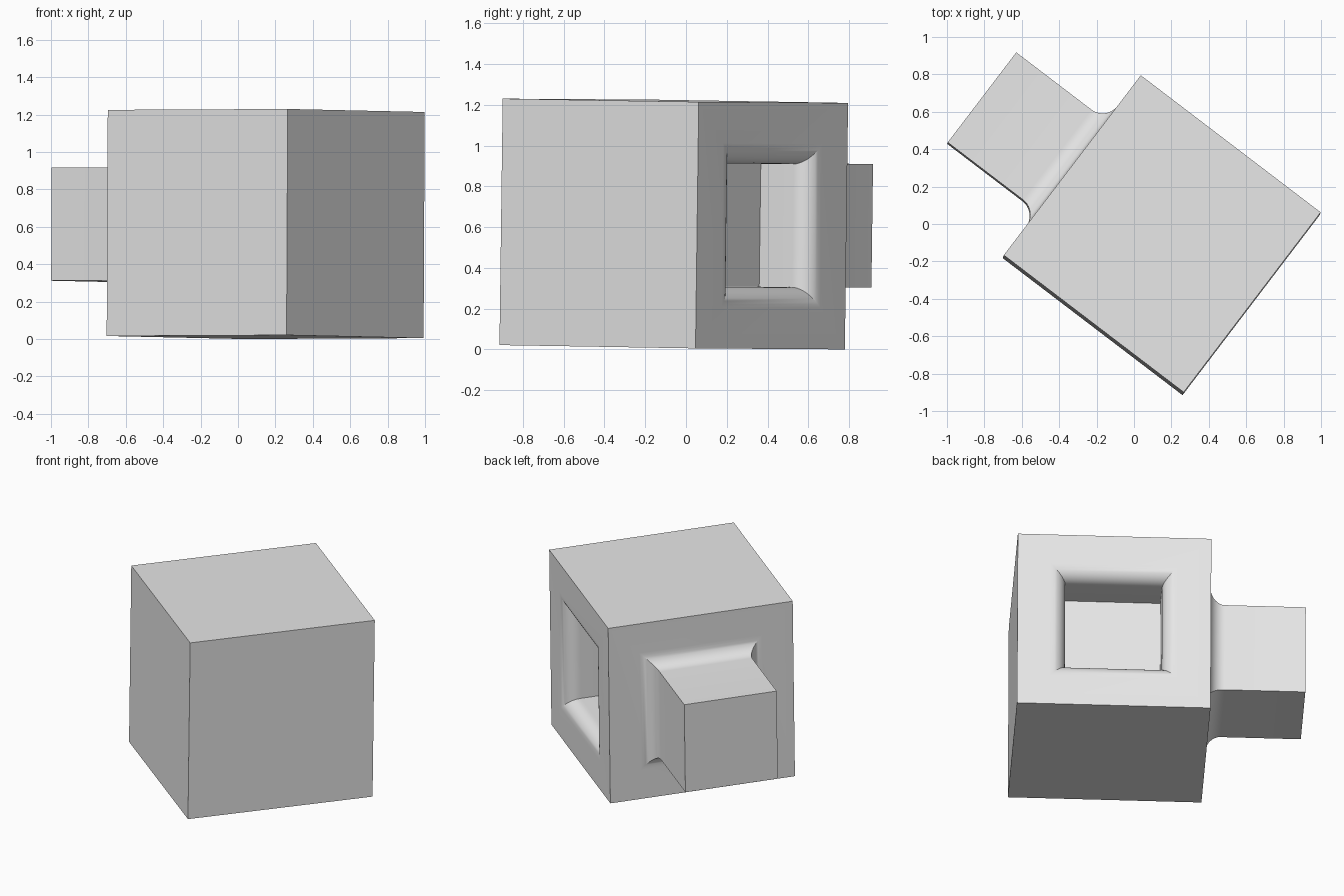
import bpy
import bmesh
import math
from mathutils import Vector, Euler

cube = bpy.data.objects.get("Cube")
if cube:
    bpy.data.objects.remove(cube, do_unlink=True)

HALF = 0.6045      # half the block's side
INNER = 0.3025     # half the width of peg and socket
RADIUS = 0.1       # rounding where they meet the block
PEG_LENGTH = 0.605
SOCKET_DEPTH = 0.303
STEPS = 10


def rounded_profile(sign, depth):
    """(half width, offset from the side) from the block's edge to the end cap."""
    pts = [(HALF, 0.0)]
    for i in range(STEPS + 1):
        a = math.pi / 2 * i / STEPS
        pts.append((INNER + RADIUS * (1 - math.sin(a)),
                    sign * RADIUS * (1 - math.cos(a))))
    return pts + [(INNER, sign * depth)]


def add_side(bm, normal, profile):
    """Loft square rings along one side of the block and cap the last ring."""
    normal = Vector(normal)
    turn = normal.to_track_quat('Z', 'Y')
    previous = None
    for half, offset in profile:
        ring = [bm.verts.new(turn @ Vector((x * half, y * half, HALF + offset)))
                for x, y in ((-1, -1), (1, -1), (1, 1), (-1, 1))]
        if previous:
            for i in range(4):
                j = (i + 1) % 4
                bm.faces.new((previous[i], previous[j], ring[j], ring[i]))
        previous = ring
    bm.faces.new(previous)


# Grey material
grey = bpy.data.materials.new("light_grey")
grey.use_nodes = True
colour = (0.8, 0.8, 0.8, 1.0)
grey.diffuse_color = colour
grey.node_tree.nodes["Principled BSDF"].inputs["Base Color"].default_value = colour

# Block: four plain sides, a socket at the back and a peg at one side
bm = bmesh.new()
plain = [(HALF, 0.0)]
for direction in ((1, 0, 0), (0, -1, 0), (0, 0, 1), (0, 0, -1)):
    add_side(bm, direction, plain)
add_side(bm, (0, 1, 0), rounded_profile(-1, SOCKET_DEPTH))
add_side(bm, (-1, 0, 0), rounded_profile(1, PEG_LENGTH))
bmesh.ops.remove_doubles(bm, verts=bm.verts, dist=0.0005)
bmesh.ops.recalc_face_normals(bm, faces=bm.faces)
mesh = bpy.data.meshes.new("block_with_peg_and_socket")
bm.to_mesh(mesh)
bm.free()
mesh.materials.append(grey)

# Place the block, turned and very slightly tilted
block = bpy.data.objects.new("block_with_peg_and_socket", mesh)
bpy.context.collection.objects.link(block)
block.location = (0.148, -0.06, 0.615)
block.rotation_euler = Euler((-0.0134, -0.004, math.radians(-37.3)), 'XYZ')

# Smooth roundings, sharp edges
bpy.ops.object.select_all(action='DESELECT')
block.select_set(True)
bpy.context.view_layer.objects.active = block
bpy.ops.object.shade_smooth_by_angle(angle=math.radians(30))
